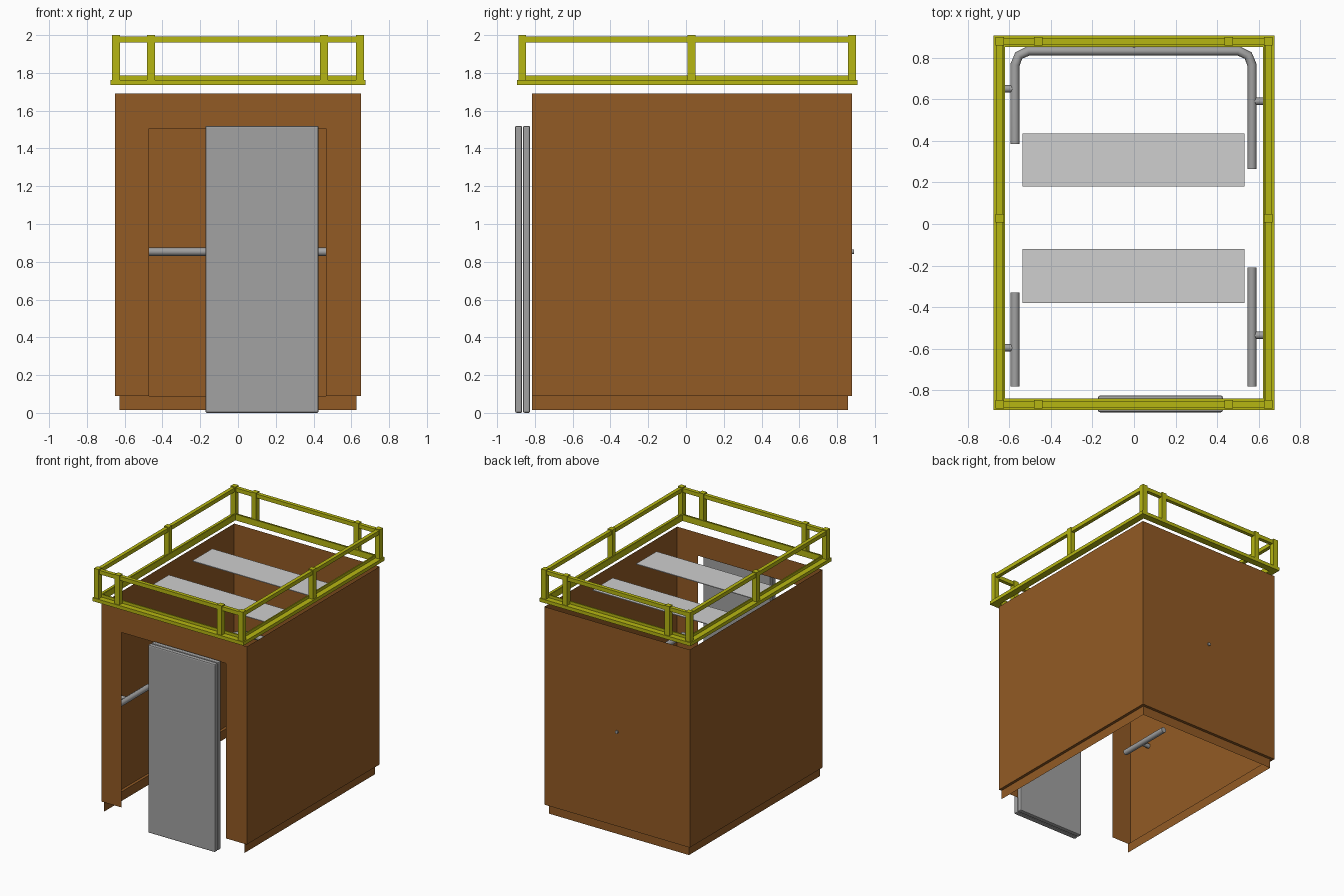
import bpy, bmesh, math
from mathutils import Vector

if "Cube" in bpy.data.objects:
    bpy.data.objects.remove(bpy.data.objects["Cube"])


def material(name, rgb):
    m = bpy.data.materials.new(name)
    m.diffuse_color = (*rgb, 1)
    m.use_nodes = True
    m.node_tree.nodes["Principled BSDF"].inputs["Base Color"].default_value = m.diffuse_color
    return m


BROWN = material("brown_panel", (0.287, 0.103, 0.018))
STEEL = material("steel_grey", (0.36, 0.36, 0.36))
LIGHT = material("light_grey", (0.62, 0.62, 0.62))
YELLOW = material("safety_yellow", (0.47, 0.47, 0.006))


def finish(name, bm, mat):
    me = bpy.data.meshes.new(name)
    bm.to_mesh(me)
    bm.free()
    ob = bpy.data.objects.new(name, me)
    bpy.context.collection.objects.link(ob)
    me.materials.append(mat)
    return ob


def box(name, x, y, z, mat, bevel=0):
    """Box between coordinate ranges, with optional chamfered edges."""
    bm = bmesh.new()
    bmesh.ops.create_cube(bm, size=1)
    for v in bm.verts:
        v.co = [r[0] if c < 0 else r[1] for c, r in zip(v.co, (x, y, z))]
    if bevel:
        bmesh.ops.bevel(bm, geom=bm.edges[:], offset=bevel, segments=2,
                        profile=0.5, affect='EDGES')
    return finish(name, bm, mat)


def strip(name, rows, mat):
    """Thin sheet spanning successive rows of points."""
    bm = bmesh.new()
    vs = [[bm.verts.new(p) for p in r] for r in rows]
    for a, b in zip(vs, vs[1:]):
        for i in range(len(a) - 1):
            bm.faces.new((a[i], a[i + 1], b[i + 1], b[i]))
    return finish(name, bm, mat)


def tube(name, points, radius, mat):
    """Eight-sided bar along a path."""
    cu = bpy.data.curves.new(name, 'CURVE')
    cu.dimensions = '3D'
    cu.bevel_depth = radius
    cu.bevel_resolution = 2
    cu.use_fill_caps = True
    sp = cu.splines.new('POLY')
    sp.points.add(len(points) - 1)
    for p, co in zip(sp.points, points):
        p.co = (*co, 1)
    ob = bpy.data.objects.new(name, cu)
    bpy.context.collection.objects.link(ob)
    cu.materials.append(mat)
    return ob


# Cabin side and back walls: sheet with a recessed skirting at the foot
W, FRONT, BACK = 0.65, -0.815, 0.88
SW, SB = 0.627, 0.857
Z0, Z1, Z2 = 0.015, 0.09, 1.69


def u_row(w, back, z):
    return [(w, FRONT, z), (w, back, z), (-w, back, z), (-w, FRONT, z)]


strip("cabin_walls", [u_row(SW, SB, Z0), u_row(SW, SB, Z1),
                      u_row(W, BACK, Z1), u_row(W, BACK, Z2)], BROWN)

# Front wall around the doorway
outer = [(-W, Z1), (-W, Z2), (W, Z2), (W, Z1)]
inner = [(-0.47, Z1), (-0.47, 1.505), (0.465, 1.505), (0.465, Z1)]
strip("front_wall", [[(x, FRONT, z) for x, z in r] for r in (inner, outer)], BROWN)

# Two sliding door leaves
for name, y in (("outer_door", (-0.905, -0.867)), ("inner_door", (-0.863, -0.825))):
    box(name, (-0.173, 0.427), y, (0.0, 1.52), STEEL, 0.009)

# Ceiling light panels
for name, y in (("front_light_panel", (-0.38, -0.12)), ("rear_light_panel", (0.18, 0.435))):
    box(name, (-0.535, 0.53), y, (1.682, 1.688), LIGHT)

# Handrails with wall brackets
H, R = 0.853, 0.0225
XL, XR, YB = -0.572, 0.567, 0.832
tube("left_handrail", [(XL, -0.78, H), (XL, -0.33, H)], R, STEEL)
tube("right_handrail", [(XR, -0.78, H), (XR, -0.21, H)], R, STEEL)
tube("rear_handrail", [(XL, 0.385, H), (XL, 0.765, H), (XL + 0.018, 0.81, H),
                       (XL + 0.065, YB, H), (XR - 0.065, YB, H),
                       (XR - 0.018, 0.81, H), (XR, 0.765, H), (XR, 0.265, H)], R, STEEL)
for i, (x, y) in enumerate(((XL, -0.595), (XL, 0.65), (XR, -0.535), (XR, 0.59))):
    s = math.copysign(1, x)
    tube(f"side_bracket_{i}", [(x, y, H), (s * 0.645, y, H)], 0.018, STEEL)
tube("rear_bracket", [(0, YB, H), (0, 0.89, H)], 0.013, STEEL)

# Roof guard: flat base flange, upright inner lip and top rail on four sides
RX, YF, YR = 0.675, -0.895, 0.907


def frame(name, inset, width, z):
    x, f, b = RX - inset, YF + inset, YR - inset
    for s, side in ((-1, "left"), (1, "right")):
        box(f"{side}_{name}", sorted((s * x, s * (x - width))), (f, b), z, YELLOW)
    box(f"front_{name}", (-x + width, x - width), (f, f + width), z, YELLOW)
    box(f"rear_{name}", (-x + width, x - width), (b - width, b), z, YELLOW)


frame("guard_base", 0, 0.055, (1.735, 1.763))
frame("guard_lip", 0.045, 0.01, (1.763, 1.785))
frame("guard_top_rail", 0.014, 0.03, (1.96, 1.992))

# Guard posts at corners and along each side
PF, PR = YF + 0.028, YR - 0.028
posts = [(x, y) for x in (-0.645, -0.46, 0.455, 0.645) for y in (PF, PR)]
posts += [(-0.645, 0.028), (0.645, 0.028)]
for i, (x, y) in enumerate(posts):
    box(f"guard_post_{i}", (x - 0.021, x + 0.021), (y - 0.021, y + 0.021),
        (1.76, 2.0), YELLOW)
